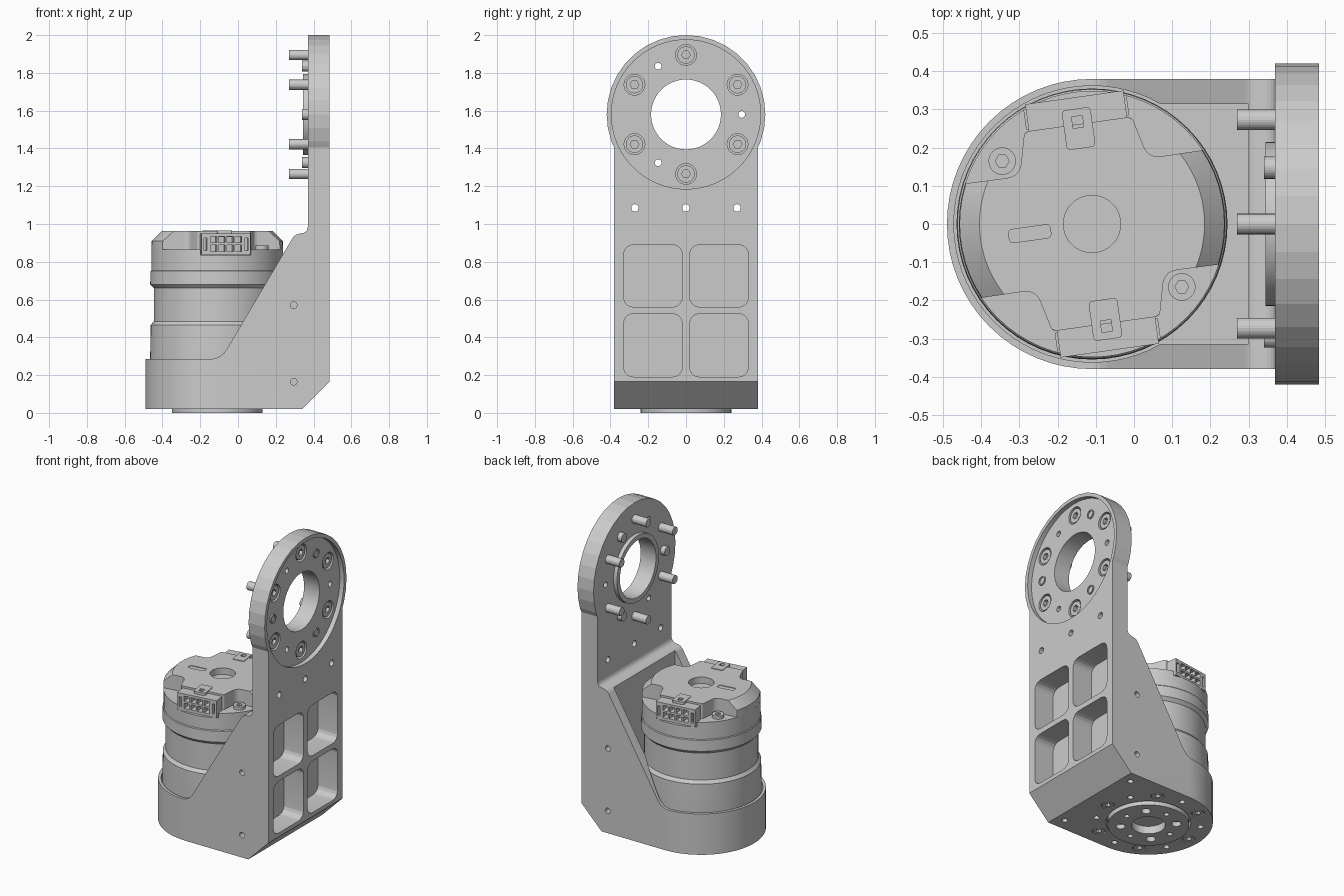
import bpy, bmesh, math
from math import sin, cos, pi, radians
from mathutils import Vector, Matrix

if "Cube" in bpy.data.objects:
    bpy.data.objects.remove(bpy.data.objects["Cube"])

grey = bpy.data.materials.new("machined_grey")
grey.use_nodes = True
GREY = (0.6, 0.6, 0.6, 1)
grey.diffuse_color = GREY
grey.node_tree.nodes["Principled BSDF"].inputs["Base Color"].default_value = GREY

MX = -0.11                      # motor axis
RZ = 1.58                       # output ring height
TURN = Matrix.Translation((MX, 0, 0)) @ Matrix.Rotation(radians(8), 4, 'Z')
HALF = Matrix.Rotation(pi, 4, 'Z')


def make(name, bm):
    bmesh.ops.recalc_face_normals(bm, faces=bm.faces)
    me = bpy.data.meshes.new(name)
    bm.to_mesh(me)
    bm.free()
    me.materials.append(grey)
    ob = bpy.data.objects.new(name, me)
    bpy.context.scene.collection.objects.link(ob)
    return ob


def prism(name, pts, axis, lo, hi, matrix=None):
    """Extrude a 2D outline along an axis; x: (y,z), y: (x,z), z: (x,y)."""
    place = {'x': lambda u, v, w: (w, u, v),
             'y': lambda u, v, w: (u, w, v),
             'z': lambda u, v, w: (u, v, w)}[axis]
    bm = bmesh.new()
    a = [bm.verts.new(place(u, v, lo)) for u, v in pts]
    b = [bm.verts.new(place(u, v, hi)) for u, v in pts]
    bm.faces.new(a)
    bm.faces.new(b)
    for i in range(len(a)):
        j = (i + 1) % len(a)
        bm.faces.new((a[i], a[j], b[j], b[i]))
    if matrix:
        bm.transform(matrix)
    return make(name, bm)


def circle(u, v, r, n=24, start=0.0, sweep=2 * pi):
    full = sweep > 6.28
    k = n if full else n - 1
    return [(u + r * cos(start + sweep * i / k), v + r * sin(start + sweep * i / k)) for i in range(n)]


def fillet(pts, steps=5):
    """Round the corners of an outline given as (u, v, setback)."""
    out = []
    for i, (u, v, d) in enumerate(pts):
        p = Vector((u, v))
        if d == 0:
            out.append((u, v))
            continue
        a = p + (Vector(pts[i - 1][:2]) - p).normalized() * d
        b = p + (Vector(pts[(i + 1) % len(pts)][:2]) - p).normalized() * d
        for k in range(steps + 1):
            t = k / steps
            out.append(tuple(a * (1 - t) ** 2 + p * 2 * t * (1 - t) + b * t * t))
    return out


def rect(u0, u1, v0, v1, d=0):
    return fillet([(u0, v0, d), (u1, v0, d), (u1, v1, d), (u0, v1, d)])


def lathe(name, profile, segs=64):
    bm = bmesh.new()
    rings = [[bm.verts.new((MX + x, y, z)) for x, y in circle(0, 0, r, segs)] for r, z in profile]
    bm.faces.new(rings[0])
    bm.faces.new(rings[-1])
    for lo, hi in zip(rings, rings[1:]):
        for i in range(segs):
            j = (i + 1) % segs
            bm.faces.new((lo[i], lo[j], hi[j], hi[i]))
    return make(name, bm)


def combine(ob, op, *tools):
    """Apply booleans, then discard the tool solids."""
    for t in tools:
        m = ob.modifiers.new("bool", 'BOOLEAN')
        m.operation, m.solver, m.object = op, 'EXACT', t
    dg = bpy.context.evaluated_depsgraph_get()
    dg.update()
    me = bpy.data.meshes.new_from_object(ob.evaluated_get(dg))
    ob.modifiers.clear()
    ob.data = me
    for t in tools:
        bpy.data.objects.remove(t)
    return ob


def screw(name, axis, u, v, r, base, top):
    head = prism(name, circle(u, v, r), axis, base, top)
    depth = top - (top - base) * 0.7
    outer = top + (top - base) * 0.5
    return combine(head, 'DIFFERENCE', prism("socket", circle(u, v, r * 0.5, 6), axis, depth, outer))


# Bracket: side profile trimmed by the plan outline, with the output ring added
side = fillet([(-0.6, 0.02, 0), (0.34, 0.02, 0), (0.485, 0.165, 0), (0.485, RZ, 0), (0.37, RZ, 0),
               (0.37, 0.955, 0.035), (0.3, 0.945, 0.025), (-0.09, 0.285, 0.06), (-0.6, 0.285, 0)])
bracket = prism("bracket", side, 'y', -0.5, 0.5)
plan = circle(MX, 0, 0.38, 33, pi / 2, pi) + [(0.6, -0.38), (0.6, 0.38)]
combine(bracket, 'INTERSECT', prism("plan", plan, 'z', -0.1, 2.1))
combine(bracket, 'UNION', prism("ring", circle(0, RZ, 0.42, 36, pi / 2), 'x', 0.37, 0.485))
combine(bracket, 'UNION', prism("lip", circle(0, RZ, 0.215, 48), 'x', 0.345, 0.4))

# Motor well and the lightening pockets
a = math.asin(0.315 / 0.362)
well = circle(MX, 0, 0.362, 49, a, 2 * pi - 2 * a) + [(0.3, -0.315), (0.3, 0.315)]
cuts = [prism("well", well, 'z', 0.1, 1.2)]
for y in (-0.33, 0.02):
    for z0, z1 in ((0.19, 0.525), (0.56, 0.89)):
        cuts.append(prism("pocket", rect(y, y + 0.31, z0, z1, 0.06), 'x', 0.345, 0.6))
combine(bracket, 'DIFFERENCE', *cuts)

# Ring recess, bore and mounting holes
bolts = [(0.315 * sin(k * pi / 3), RZ + 0.315 * cos(k * pi / 3)) for k in range(6)]
mids = [(0.295 * sin(k * pi / 3 + pi / 6), RZ + 0.295 * cos(k * pi / 3 + pi / 6)) for k in range(6)]
combine(bracket, 'DIFFERENCE', prism("recess", circle(0, RZ, 0.395, 64), 'x', 0.455, 0.6))
cuts = [prism("bore", circle(0, RZ, 0.185, 48), 'x', 0.2, 0.6)]
cuts += [prism("counterbore", circle(y, z, 0.055), 'x', 0.425, 0.6) for y, z in bolts]
cuts += [prism("hole", circle(y, z, 0.018, 16), 'x', 0.3, 0.6) for y, z in mids[1::2]]
cuts += [prism("hole", circle(y, 1.085, 0.02, 16), 'x', 0.3, 0.6) for y in (-0.27, 0, 0.27)]
for z in (0.165, 0.57):
    cuts += [prism("hole", circle(0.295, z, 0.018, 16), 'y', s * 0.34, s * 0.5) for s in (-1, 1)]

# Underside holes
feet = [(MX + 0.31 * cos(k * pi / 3), 0.31 * sin(k * pi / 3)) for k in range(6)]
cuts += [prism("counterbore", circle(x, y, 0.04), 'z', -0.1, 0.045) for x, y in feet]
cuts += [prism("hole", circle(MX + 0.31 * cos(t), 0.31 * sin(t), 0.018, 16), 'z', -0.1, 0.06)
         for t in [pi / 6 + k * pi / 3 for k in range(6)]]
cuts += [prism("hole", circle(0.28, s * 0.3, 0.018, 16), 'z', -0.1, 0.06) for s in (-1, 1)]
cuts.append(prism("flange_seat", circle(MX, 0, 0.25, 48), 'z', -0.1, 0.06))
combine(bracket, 'DIFFERENCE', *cuts)

# Ring screws with shanks, and dowel pins
for y, z in bolts:
    screw("ring_screw_head", 'x', y, z, 0.046, 0.42, 0.45)
    prism("ring_screw_shank", circle(y, z, 0.027), 'x', 0.27, 0.425)
for y, z in mids[0::2]:
    pin = prism("dowel_pin", circle(y, z, 0.029), 'x', 0.34, 0.462)
    combine(pin, 'DIFFERENCE', prism("bore", circle(y, z, 0.022, 16), 'x', 0.435, 0.6))

# Output flange and screws underneath
flange = prism("output_flange", circle(MX, 0, 0.24, 48), 'z', 0.0, 0.07)
cuts = [prism("bore", circle(MX, 0, 0.1, 40), 'z', -0.1, 0.05)]
cuts += [prism("hole", circle(MX + 0.165 * cos(k * pi / 4), 0.165 * sin(k * pi / 4), 0.028 if k % 2 else 0.016, 16),
               'z', -0.1, 0.03) for k in range(8)]
combine(flange, 'DIFFERENCE', *cuts)
for x, y in feet:
    screw("base_screw", 'z', x, y, 0.035, 0.05, 0.022)

# Motor housing with a waisted middle
housing = lathe("motor_housing", [(0.35, 0.09), (0.355, 0.3), (0.352, 0.465), (0.336, 0.485), (0.336, 0.66),
                                  (0.355, 0.68), (0.353, 0.75), (0.349, 0.755), (0.349, 0.865)])

# Lid: chamfered disc trimmed to a cross
lid = lathe("motor_lid", [(0.349, 0.86), (0.347, 0.91), (0.295, 0.962)])
quarter = [(0.4, 0.152, 0), (0.17, 0.15, 0.035), (0.142, 0.264, 0.012)]
half = quarter + [(-u, v, d) for u, v, d in reversed(quarter)]
cross = fillet(half + [(-u, -v, d) for u, v, d in half])
combine(lid, 'INTERSECT', prism("cross", cross, 'z', 0.8, 1.0, TURN))
combine(lid, 'DIFFERENCE', prism("shaft_hole", circle(MX, 0, 0.075, 40), 'z', 0.92, 1.1),
        prism("indicator_slot", rect(-0.22, -0.11, -0.02, 0.015, 0.012), 'z', 0.958, 1.1, TURN))

# Connectors and lid screws, repeated on opposite sides
for m in (TURN, TURN @ HALF):
    combine(housing, 'DIFFERENCE', prism("connector_seat", rect(-0.135, 0.135, 0.835, 1.0), 'y', -0.5, -0.27, m))
    plug = prism("connector", rect(-0.13, 0.13, 0.838, 0.95), 'y', -0.335, -0.255, m)
    cuts = [prism("pin_hole", rect(x - 0.017, x + 0.017, z - 0.017, z + 0.017), 'y', -0.4, -0.29, m)
            for x in (-0.066, -0.022, 0.022, 0.066) for z in (0.872, 0.918)]
    cuts += [prism("side_slot", rect(x - 0.008, x + 0.008, 0.86, 0.925), 'y', -0.4, -0.305, m) for x in (-0.11, 0.11)]
    combine(plug, 'DIFFERENCE', *cuts)
    latch = prism("connector_latch", rect(-0.038, 0.038, -0.305, -0.2, 0.012), 'z', 0.93, 0.966, m)
    combine(latch, 'DIFFERENCE', prism("latch_slot", rect(-0.014, 0.014, -0.285, -0.255), 'z', 0.945, 1.1, m))
    x, y = (m @ Vector((0.21, -0.196, 0))).xy
    screw("lid_screw", 'z', x, y, 0.036, 0.86, 0.885)

# Smooth shading that keeps the machined edges crisp
bpy.ops.object.select_all(action='DESELECT')
for ob in bpy.context.scene.objects:
    if ob.type == 'MESH':
        ob.select_set(True)
        bpy.context.view_layer.objects.active = ob
bpy.ops.object.shade_smooth_by_angle(angle=radians(9))
